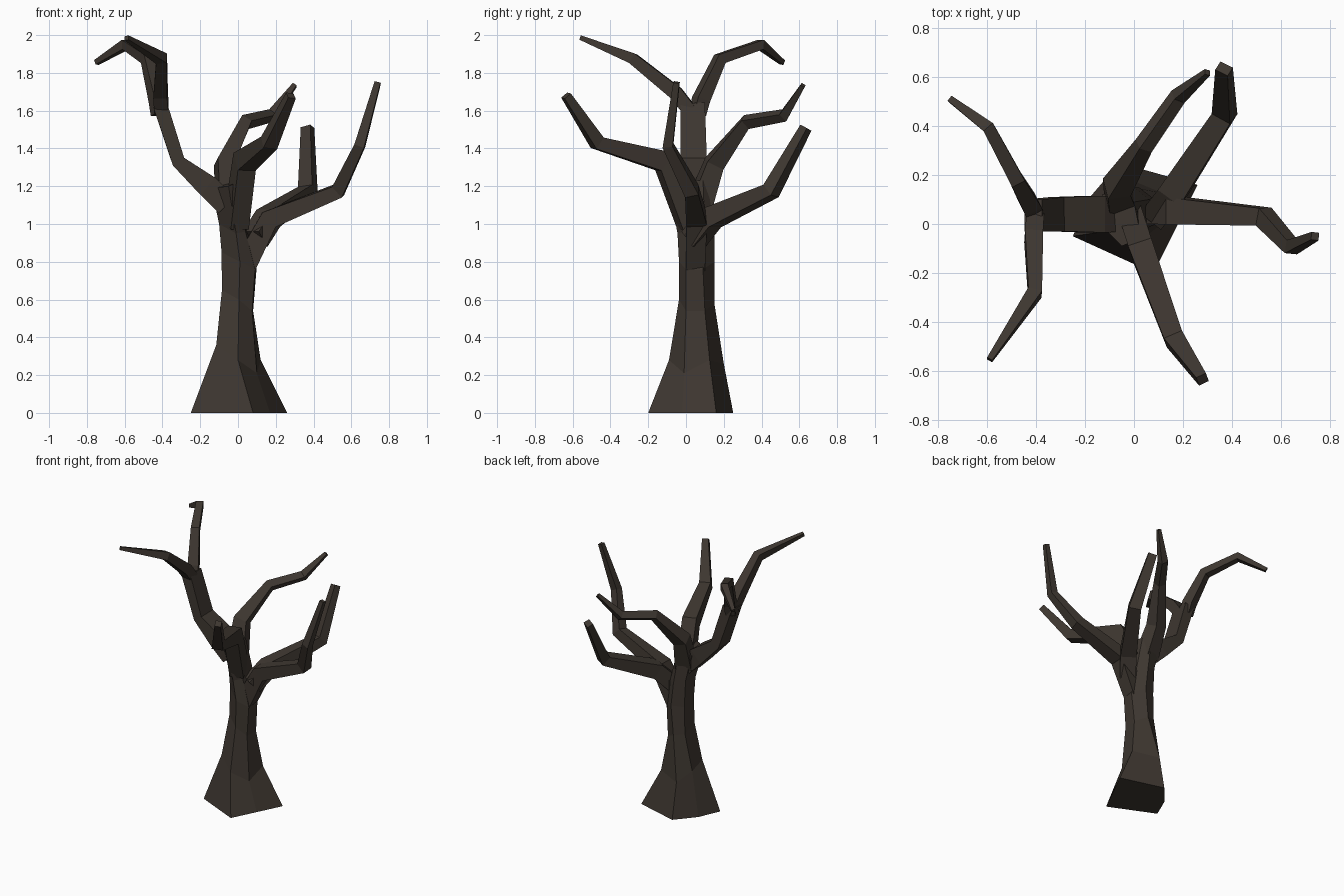
import bpy, bmesh
from mathutils import Vector

bark = bpy.data.materials.new("dark_bark")
bark.diffuse_color = (0.048, 0.038, 0.030, 1)


def loft(name, rings):
    """Skin equal-sized rings of points and cap both ends."""
    bm = bmesh.new()
    vs = [[bm.verts.new(p) for p in ring] for ring in rings]
    n = len(rings[0])
    for lo, hi in zip(vs, vs[1:]):
        for i in range(n):
            j = (i + 1) % n
            bm.faces.new((lo[i], lo[j], hi[j], hi[i]))
    bm.faces.new(vs[0][::-1])
    bm.faces.new(vs[-1])
    bmesh.ops.recalc_face_normals(bm, faces=bm.faces)
    me = bpy.data.meshes.new(name)
    bm.to_mesh(me)
    bm.free()
    me.materials.append(bark)
    ob = bpy.data.objects.new(name, me)
    bpy.context.collection.objects.link(ob)
    return ob


def branch(name, path, sizes):
    """Four-sided tapering limb; sizes are half widths (side, up)."""
    pts = [Vector(p) for p in path]
    rings, side = [], None
    for i, p in enumerate(pts):
        t = Vector()
        if i > 0:
            t += (p - pts[i - 1]).normalized()
        if i < len(pts) - 1:
            t += (pts[i + 1] - p).normalized()
        t.normalize()
        if side is None:
            side = t.cross(Vector((0, 0, 1)))
        side = (side - t * side.dot(t)).normalized()
        up = side.cross(t)
        s = sizes[i]
        a, b = s if isinstance(s, tuple) else (s, s)
        rings.append([p + side * a * u + up * b * v
                      for u, v in ((-1, -1), (1, -1), (1, 1), (-1, 1))])
    return loft(name, rings)


# Trunk: flared base narrowing, then leaning into the crown
loft("trunk", [
    [(-.25, -.05, 0), (.08, -.2, 0), (.17, -.02, 0), (.26, .16, 0), (-.06, .25, 0), (-.18, .11, 0)],
    [(-.115, -.03, .36), (0, -.09, .28), (.1, -.01, .21), (.12, .125, .28), (-.06, .2, .26), (-.115, .09, .32)],
    [(-.085, .02, .65), (.005, -.037, .6), (.075, 0, .54), (.08, .1, .54), (0, .15, .58), (-.075, .12, .6)],
    [(-.087, .03, .85), (.01, -.037, .8), (.09, 0, .76), (.098, .09, .76), (.02, .15, .8), (-.07, .12, .8)],
    [(-.1, .03, 1.0), (-.01, -.045, .95), (.04, 0, .96), (.06, .1, .97), (0, .15, .97), (-.08, .12, 1.0)],
    [(-.14, 0, 1.19), (-.05, -.09, 1.2), (.03, -.06, 1.24), (0, .09, 1.23), (-.04, .14, 1.22), (-.13, .12, 1.2)],
])

# Left limb and its two forks
branch("left_limb", [(-.06, .04, 1.1), (-.16, .04, 1.2), (-.315, .04, 1.33), (-.412, .035, 1.63)],
       [(.07, .06), (.075, .06), (.07, .036), (.065, .038)])
branch("left_front_fork", [(-.405, .02, 1.6), (-.41, -.05, 1.69), (-.405, -.28, 1.875), (-.59, -.555, 1.985)],
       [.036, .037, .029, .012])
branch("left_back_fork", [(-.415, .06, 1.58), (-.425, .08, 1.66), (-.48, .18, 1.875), (-.595, .395, 1.95), (-.75, .51, 1.855)],
       [.035, .037, .029, .025, .013])

# Crown branches reaching forward and back
branch("front_branch", [(-.01, .03, 1.0), (.035, -.11, 1.33), (.165, -.47, 1.43), (.28, -.635, 1.68)],
       [(.05, .07), (.05, .06), (.04, .036), .022])
branch("back_branch", [(-.05, .07, 1.1), (-.07, .15, 1.32), (.04, .32, 1.54), (.18, .52, 1.575), (.3, .62, 1.735)],
       [.06, .048, .03, .026, .012])

# Right limb and the branch that splits off to the back
branch("right_limb", [(.035, .05, .78), (.165, .055, 1.025), (.53, .03, 1.175), (.645, -.095, 1.415), (.74, -.05, 1.75)],
       [(.048, .06), (.055, .052), (.037, .038), .027, .016])
branch("right_back_branch", [(.09, .04, .92), (.16, .13, 1.03), (.37, .45, 1.175), (.368, .635, 1.51)],
       [.055, .055, (.043, .037), (.029, .022)])
